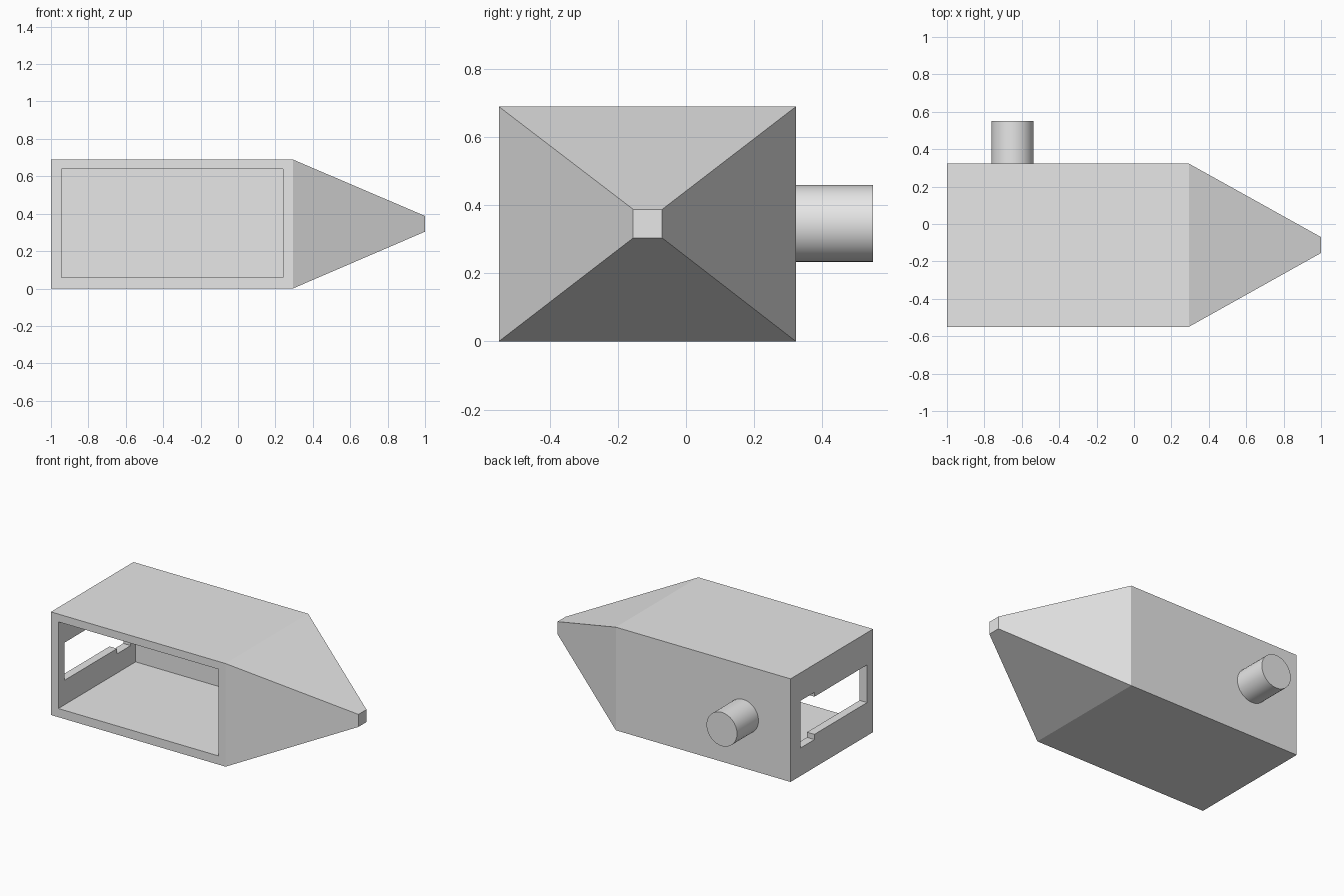
import bpy, bmesh
from mathutils import Matrix

cube = bpy.data.objects.get("Cube")
if cube:
    bpy.data.objects.remove(cube, do_unlink=True)

grey = bpy.data.materials.new("light_grey")
grey.use_nodes = True
grey.diffuse_color = (0.8, 0.8, 0.8, 1)
grey.node_tree.nodes["Principled BSDF"].inputs["Base Color"].default_value = (0.8, 0.8, 0.8, 1)


def finish(name, bm):
    bmesh.ops.recalc_face_normals(bm, faces=bm.faces)
    mesh = bpy.data.meshes.new(name)
    bm.to_mesh(mesh)
    bm.free()
    mesh.materials.append(grey)
    obj = bpy.data.objects.new(name, mesh)
    bpy.context.collection.objects.link(obj)
    return obj


def loft(name, sections):
    """Join rectangles given as (x, y0, y1, z0, z1) into a closed solid."""
    bm = bmesh.new()
    rings = [[bm.verts.new((x, y, z)) for y, z in ((y0, z0), (y1, z0), (y1, z1), (y0, z1))]
             for x, y0, y1, z0, z1 in sections]
    for a, b in zip(rings, rings[1:]):
        for i in range(4):
            j = (i + 1) % 4
            bm.faces.new((a[i], a[j], b[j], b[i]))
    bm.faces.new(rings[0])
    bm.faces.new(rings[-1])
    return finish(name, bm)


def cut(target, name, x0, x1, *rect):
    cutter = loft(name, [(x0, *rect), (x1, *rect)])
    cutter.hide_render = True
    mod = target.modifiers.new(name, 'BOOLEAN')
    mod.operation = 'DIFFERENCE'
    mod.solver = 'EXACT'
    mod.object = cutter
    bpy.context.view_layer.objects.active = target
    bpy.ops.object.modifier_apply(modifier=name)
    bpy.data.objects.remove(cutter, do_unlink=True)


# Box body tapering to a small square tip
body = loft("body", [(-1, -0.55, 0.323, 0, 0.69),
                     (0.293, -0.55, 0.323, 0, 0.69),
                     (1, -0.155, -0.07, 0.304, 0.388)])

# Open front compartment, then the stepped slot in the end wall
cut(body, "compartment_cutter", -0.945, 0.24, -0.7, 0.267, 0.058, 0.638)
cut(body, "slot_cutter", -1.1, -0.8, -0.487, 0.1, 0.222, 0.474)
cut(body, "wide_slot_cutter", -1.1, -0.8, 0.07, 0.215, 0.187, 0.503)

# Round stub on the back
bm = bmesh.new()
bmesh.ops.create_cone(bm, cap_ends=True, segments=32, radius1=0.113, radius2=0.113, depth=0.25,
                      matrix=Matrix.Translation((-0.65, 0.425, 0.346)) @ Matrix.Rotation(1.5708, 4, 'X'))
stub = finish("back_stub", bm)
bpy.ops.object.select_all(action='DESELECT')
stub.select_set(True)
bpy.context.view_layer.objects.active = stub
bpy.ops.object.shade_smooth_by_angle(angle=0.52)
